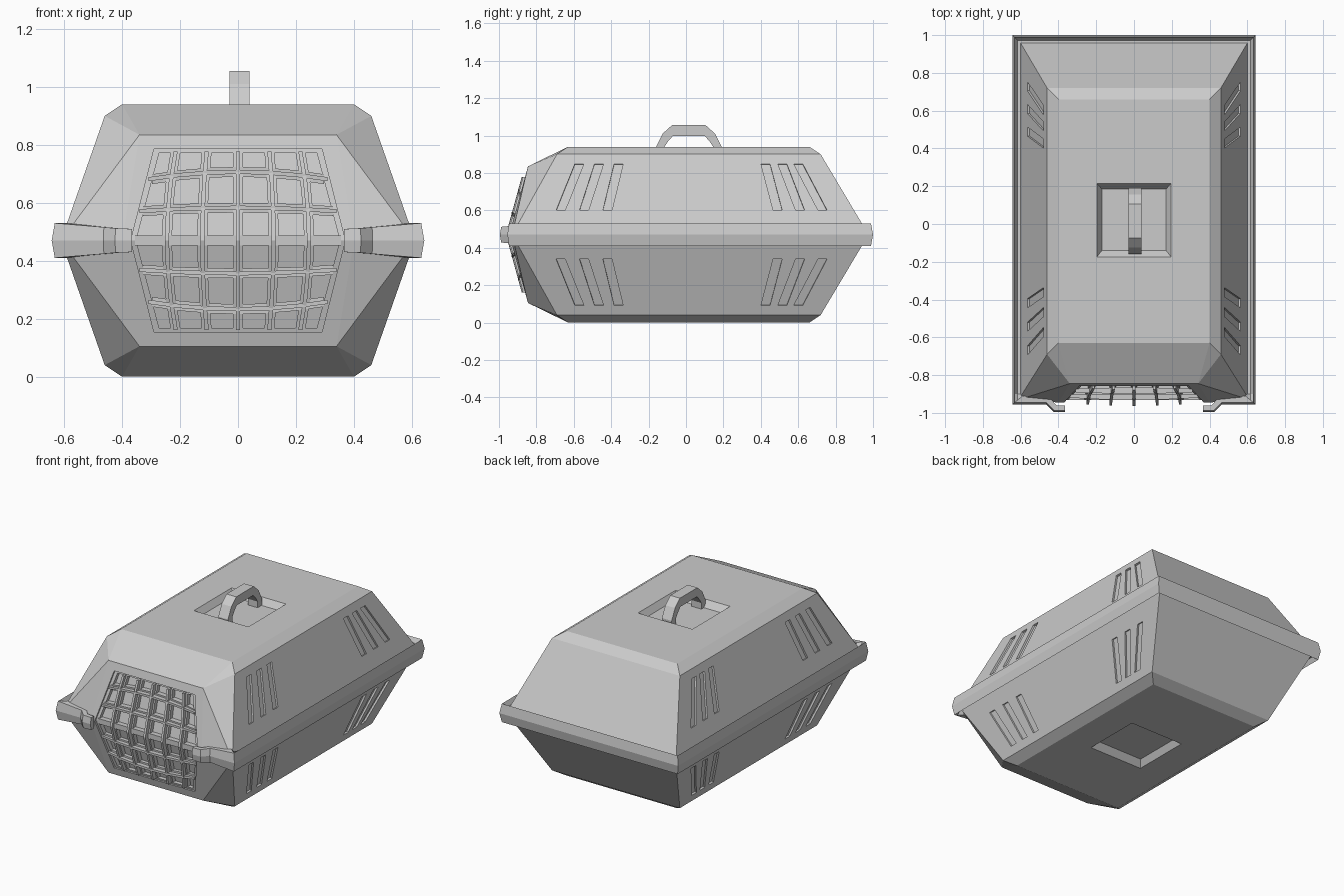
import bpy, bmesh
from mathutils import Vector

if "Cube" in bpy.data.objects:
    bpy.data.objects.remove(bpy.data.objects["Cube"])

MID = 0.47                      # the two shell halves mirror about this height


def finish(name, bm):
    bmesh.ops.recalc_face_normals(bm, faces=bm.faces[:])
    me = bpy.data.meshes.new(name)
    bm.to_mesh(me)
    bm.free()
    ob = bpy.data.objects.new(name, me)
    bpy.context.collection.objects.link(ob)
    return ob


def add_hull(bm, pts):
    verts = [bm.verts.new(p) for p in pts]
    bmesh.ops.convex_hull(bm, input=verts)


def loft(bm, rings):
    """Skin a list of equal-length rings and cap both ends."""
    rows = [[bm.verts.new(p) for p in r] for r in rings]
    n = len(rows[0])
    for a, b in zip(rows, rows[1:]):
        for i in range(n):
            bm.faces.new((a[i], a[(i + 1) % n], b[(i + 1) % n], b[i]))
    bm.faces.new(rows[0])
    bm.faces.new(rows[-1])


def flip(p):
    return (p[0], p[1], 2 * MID - p[2])


def front_y(z):
    return -0.945 + abs(z - MID) * 0.274


# --- shell: faceted hull from one quarter of its corners
quarter = [(0.40, -0.63, 0.94), (0.40, 0.66, 0.94), (0.46, -0.69, 0.90),
           (0.46, 0.72, 0.90), (0.34, -0.845, 0.835), (0.40, -0.945, MID),
           (0.611, -0.93, MID), (0.611, 0.976, MID)]
pts = set()
for x, y, z in quarter:
    for s in (-1, 1):
        pts.add((s * x, y, z))
        if z > MID:
            pts.add(flip((s * x, y, z)))
bm = bmesh.new()
add_hull(bm, sorted(pts))
shell = finish("carrier_shell", bm)

# --- cutters: slanted side vents and square recesses top and bottom
bm = bmesh.new()
normal = Vector((0.943, 0, 0.331))
slots = [(-0.42, -0.36), (-0.545, -0.465), (-0.67, -0.57),
         (0.73, 0.60), (0.61, 0.515), (0.49, 0.425)]
for lo, hi in slots:
    corners = [Vector((x, y + d, 0.90 - (x - 0.46) * 2.846))
               for x, y in ((0.565, lo), (0.478, hi)) for d in (-0.024, 0.024)]
    block = [c + normal * k for c in corners for k in (-0.012, 0.05)]
    for s in (-1, 1):
        side = [(s * p.x, p.y, p.z) for p in block]
        add_hull(bm, side)
        add_hull(bm, [flip(p) for p in side])
recess = [(s * hx, y, z) for hx, y0, y1, z in
          ((0.17, -0.14, 0.185, 0.90), (0.222, -0.207, 0.243, 0.98))
          for s in (-1, 1) for y in (y0, y1)]
add_hull(bm, recess)
add_hull(bm, [flip(p) for p in recess])
cutters = [finish("vent_cutter", bm)]

# --- cutters: stepped six-sided door recess, upper and lower half
for inset, depth in ((0, 0.012), (0.018, 0.04)):
    block = []
    for w, z in ((0.37 - inset, MID - 0.001), (0.29 - inset, 0.785 - inset * 0.7)):
        for s in (-1, 1):
            block += [(s * w, front_y(z) + depth, z), (s * w, -1.1, z)]
    for f in (lambda p: p, flip):
        bm = bmesh.new()
        add_hull(bm, [f(p) for p in block])
        cutters.append(finish("door_cutter", bm))

for c in cutters:
    c.hide_render = True
    mod = shell.modifiers.new("cut", 'BOOLEAN')
    mod.object = c
    mod.operation = 'DIFFERENCE'
    mod.solver = 'EXACT'
dg = bpy.context.evaluated_depsgraph_get()
cut_mesh = bpy.data.meshes.new_from_object(shell.evaluated_get(dg))
shell.modifiers.clear()
shell.data = cut_mesh
for c in cutters:
    bpy.data.objects.remove(c)


# --- door grid: flat lattice with bulging wires in front
def wire_y(x, z):
    return front_y(z) - 0.018 * (1 - (x / 0.36) ** 2)


def row(bm, z0, half, raised):
    w = 0.368 - 0.254 * abs(z0 - MID) - (0 if raised else 0.012)
    rings = []
    for i in range(-3, 4):
        x = w * i / 3
        z = MID + (z0 - MID) * (1.03 - 0.11 * (x / w) ** 2)
        y0 = wire_y(x, z) if raised else front_y(z) + 0.012
        y1 = front_y(z) + (0.015 if raised else 0.045)
        rings.append([(x, y0, z - half), (x, y0, z + half),
                      (x, y1, z + half), (x, y1, z - half)])
    loft(bm, rings)


def column(bm, x0, half, raised):
    rings = []
    for i in range(-3, 4):
        z = MID + 0.308 * i / 3
        x = x0 * (1.14 - 0.14 * (i / 3) ** 2)
        y0 = wire_y(x, z) if raised else front_y(z) + 0.012
        y1 = front_y(z) + (0.015 if raised else 0.045)
        rings.append([(x - half, y0, z), (x + half, y0, z),
                      (x + half, y1, z), (x - half, y1, z)])
    loft(bm, rings)


for name, half, raised in (("door_lattice", 0.017, False), ("door_wires", 0.007, True)):
    bm = bmesh.new()
    for z in (0.70, 0.58, 0.36, 0.24) + (() if raised else (MID,)):
        row(bm, z, half, raised)
    for x in (-0.215, -0.108, 0, 0.108, 0.215):
        column(bm, x, half, raised)
    finish(name, bm)

# --- rim: channelled band round the seam, ending in two front clips
# inner x, y, outer x, y, half height, gutter level
path = [(0.365, -0.96, 0.365, -0.995, 0.040, 1), (0.41, -0.96, 0.425, -0.995, 0.042, 1),
        (0.455, -0.91, 0.465, -0.955, 0.046, 1), (0.59, -0.91, 0.643, -0.955, 0.060, 1),
        (0.59, -0.90, 0.643, -0.90, 0.060, 0.5), (0.59, 0.945, 0.643, 1.0, 0.060, 0.5)]
path += [(-a, b, -c, d, h, g) for a, b, c, d, h, g in reversed(path)]
rings = []
for a, b, c, d, h, g in path:
    prof = [(0, h * g), (0.5, h * g), (0.8, h), (1, 0),
            (0.8, -h), (0.5, -h * g), (0, -h * g)]
    rings.append([(a + (c - a) * t, b + (d - b) * t, MID + z) for t, z in prof])
bm = bmesh.new()
loft(bm, rings)
finish("seam_rim", bm)

# --- handle: bent strap standing in the top recess
outer = [(-0.16, 0.89), (-0.16, 0.94), (-0.125, 1.01), (-0.075, 1.055),
         (0.105, 1.055), (0.155, 1.01), (0.19, 0.94), (0.19, 0.89)]
inner = [(-0.115, 0.89), (-0.115, 0.94), (-0.095, 0.97), (-0.07, 0.998),
         (0.10, 0.998), (0.125, 0.97), (0.145, 0.94), (0.145, 0.89)]
bm = bmesh.new()
loft(bm, [[(-0.03, *o), (0.04, *o), (0.04, *i), (-0.03, *i)]
          for o, i in zip(outer, inner)])
finish("carry_handle", bm)
